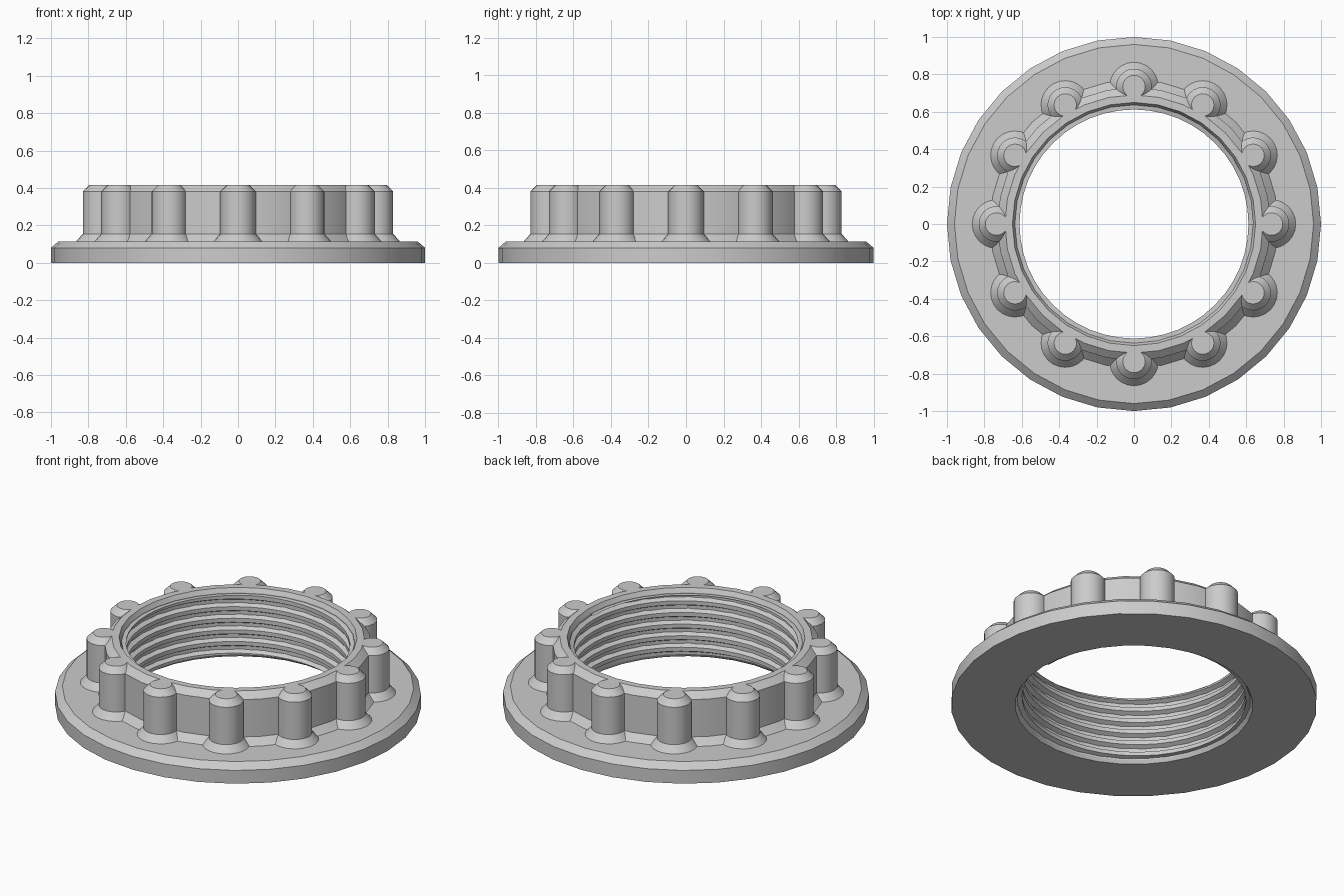
import bpy
from math import sin, cos, pi, radians

if "Cube" in bpy.data.objects:
    bpy.data.objects.remove(bpy.data.objects["Cube"], do_unlink=True)

grey = bpy.data.materials.new("light grey")
grey.use_nodes = True
grey.diffuse_color = (0.6, 0.6, 0.6, 1)
grey.node_tree.nodes["Principled BSDF"].inputs["Base Color"].default_value = (0.6, 0.6, 0.6, 1)


def make_object(name, verts, faces):
    mesh = bpy.data.meshes.new(name)
    mesh.from_pydata(verts, [], faces)
    mesh.materials.append(grey)
    obj = bpy.data.objects.new(name, mesh)
    bpy.context.collection.objects.link(obj)
    bpy.ops.object.select_all(action="DESELECT")
    obj.select_set(True)
    bpy.context.view_layer.objects.active = obj
    bpy.ops.object.mode_set(mode="EDIT")
    bpy.ops.mesh.select_all(action="SELECT")
    bpy.ops.mesh.remove_doubles(threshold=0.0001)
    bpy.ops.mesh.normals_make_consistent(inside=False)
    bpy.ops.object.mode_set(mode="OBJECT")
    bpy.ops.object.shade_smooth_by_angle(angle=radians(25))
    return obj


def skin(rows, columns, close_rows):
    """Quads joining consecutive loops of points; each loop is closed."""
    faces = []
    for i in range(rows if close_rows else rows - 1):
        a, b = i * columns, (i + 1) % rows * columns
        for j in range(columns):
            k = (j + 1) % columns
            faces.append((a + j, a + k, b + k, b + j))
    return faces


# Flange, collar wall and chamfered bore as one turned section
SIDES = 32
section = [(0.65, 0), (1, 0), (1, 0.08), (0.96, 0.115),
           (0.77, 0.115), (0.73, 0.155), (0.73, 0.38), (0.69, 0.415),
           (0.65, 0.415), (0.637, 0.39), (0.637, 0.02)]
verts = [(r * cos(2 * pi * i / SIDES), r * sin(2 * pi * i / SIDES), z)
         for i in range(SIDES) for r, z in section]
make_object("flanged_collar", verts, skin(SIDES, len(section), True))

# Twelve grip lugs with flared feet, trimmed where they meet the bore
LUG_SIDES = 24
lug_section = [(0.13, 0.11), (0.13, 0.115), (0.095, 0.155), (0.095, 0.38), (0.06, 0.415)]
for n in range(12):
    turn = n * pi / 6
    verts = []
    for r, z in lug_section:
        for i in range(LUG_SIDES):
            a = 2 * pi * i / LUG_SIDES
            x, y = 0.735 + max(r * cos(a), -0.083), r * sin(a)
            verts.append((x * cos(turn) - y * sin(turn), x * sin(turn) + y * cos(turn), z))
    faces = skin(len(lug_section), LUG_SIDES, False)
    faces.append(tuple(range(LUG_SIDES)))
    faces.append(tuple(range(len(verts) - LUG_SIDES, len(verts))))
    make_object(f"grip_lug_{n + 1}", verts, faces)

# Helical internal thread, trimmed flat at both ends of the bore
PITCH, TURNS, STEPS = 0.07, 6, 48
ridge = [(0.645, -0.03), (0.612, -0.012), (0.612, 0.012), (0.645, 0.03)]
verts = []
for i in range(TURNS * STEPS + 1):
    a = 2 * pi * i / STEPS
    for r, dz in ridge:
        z = min(max(PITCH * i / STEPS + dz, 0.025), 0.385)
        verts.append((r * cos(a), r * sin(a), z))
make_object("internal_thread", verts, skin(TURNS * STEPS + 1, len(ridge), False))
